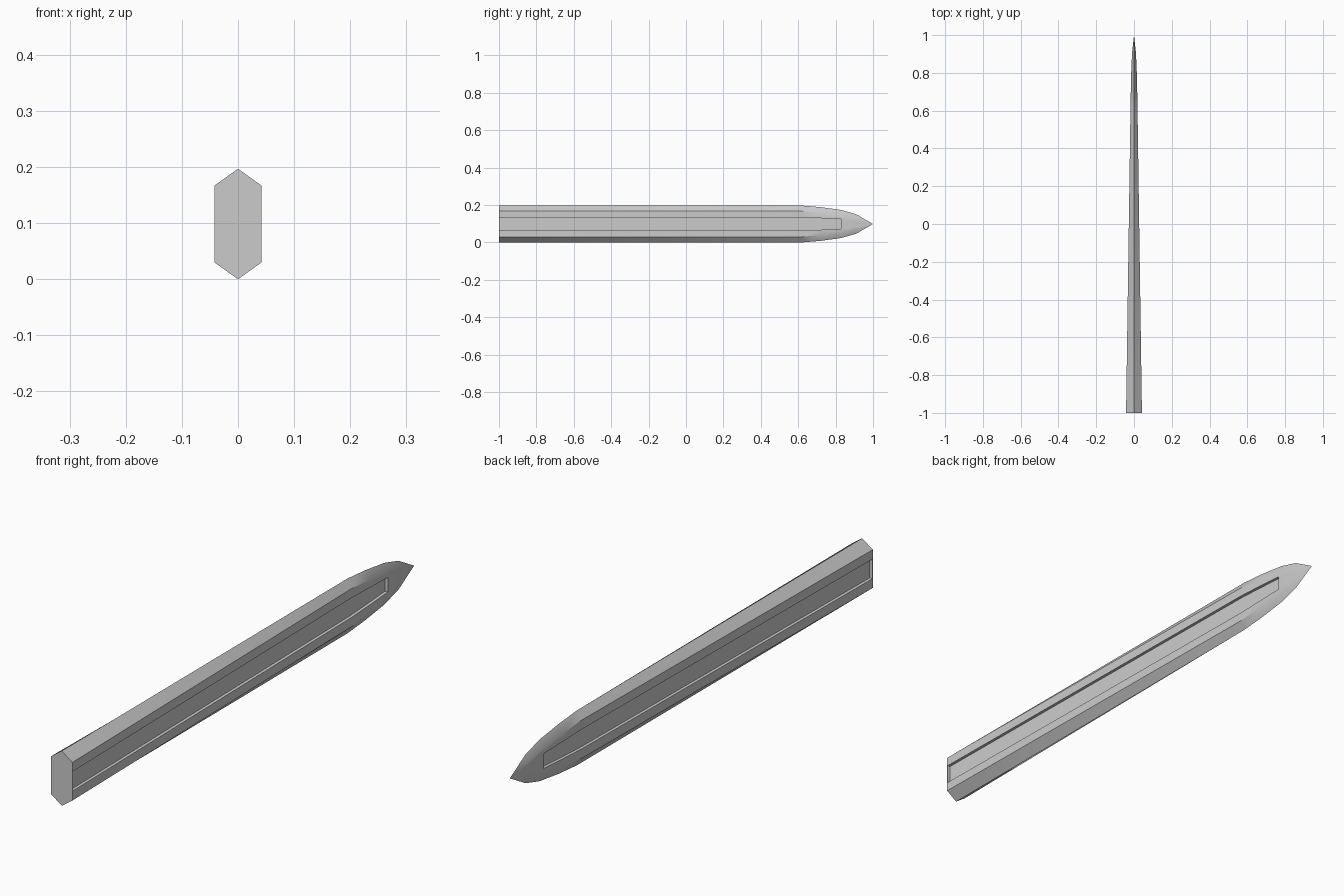
import bpy, bmesh, math

cube = bpy.data.objects.get("Cube")
if cube:
    bpy.data.objects.remove(cube, do_unlink=True)

MID = 0.0985      # height of the blade's centre line
DEPTH = 0.011     # depth of the long side grooves

steel = bpy.data.materials.new("grey steel")
steel.use_nodes = True
colour = (0.6, 0.6, 0.6, 1)
steel.diffuse_color = colour
steel.node_tree.nodes["Principled BSDF"].inputs["Base Color"].default_value = colour


def section(bm, y, w, f, h, g, d):
    """One ring: pointed top and bottom, flat sides with a groove d deep."""
    side = [(w, -f), (w, -g), (w - d, -g), (w - d, g), (w, g), (w, f)]
    ring = [(0, -h)] + side + [(0, h)] + [(-x, z) for x, z in reversed(side)]
    return [bm.verts.new((x, y, z + MID)) for x, z in ring]


# Stations: y, half thickness, half flat height, half height, half groove, depth
stations = [
    (-1.0, 0.042, 0.0685, 0.0985, 0.035, 0),
    (-0.998, 0.042, 0.0685, 0.0985, 0.035, 0),
    (-0.998, 0.042, 0.0685, 0.0985, 0.035, DEPTH),
    (0.62, 0.0185, 0.0685, 0.0985, 0.035, DEPTH),
    (0.72, 0.0168, 0.060, 0.090, 0.031, DEPTH),
    (0.83, 0.014, 0.045, 0.075, 0.026, DEPTH),
    (0.83, 0.014, 0.045, 0.075, 0.026, 0),
    (0.91, 0.010, 0.026, 0.052, 0.015, 0),
    (1.0, 0, 0, 0, 0, 0),
]

# Blade: loft the rings, close the root, merge the collapsed parts
bm = bmesh.new()
rings = [section(bm, *s) for s in stations]
for a, b in zip(rings, rings[1:]):
    for i in range(len(a)):
        j = (i + 1) % len(a)
        bm.faces.new((a[i], a[j], b[j], b[i]))
bm.faces.new(rings[0])
bmesh.ops.remove_doubles(bm, verts=bm.verts[:], dist=0.00001)
bmesh.ops.recalc_face_normals(bm, faces=bm.faces[:])

mesh = bpy.data.meshes.new("blade")
bm.to_mesh(mesh)
bm.free()
mesh.materials.append(steel)
blade = bpy.data.objects.new("blade", mesh)
bpy.context.collection.objects.link(blade)

bpy.ops.object.select_all(action="DESELECT")
blade.select_set(True)
bpy.context.view_layer.objects.active = blade
bpy.ops.object.shade_smooth_by_angle(angle=math.radians(30))
